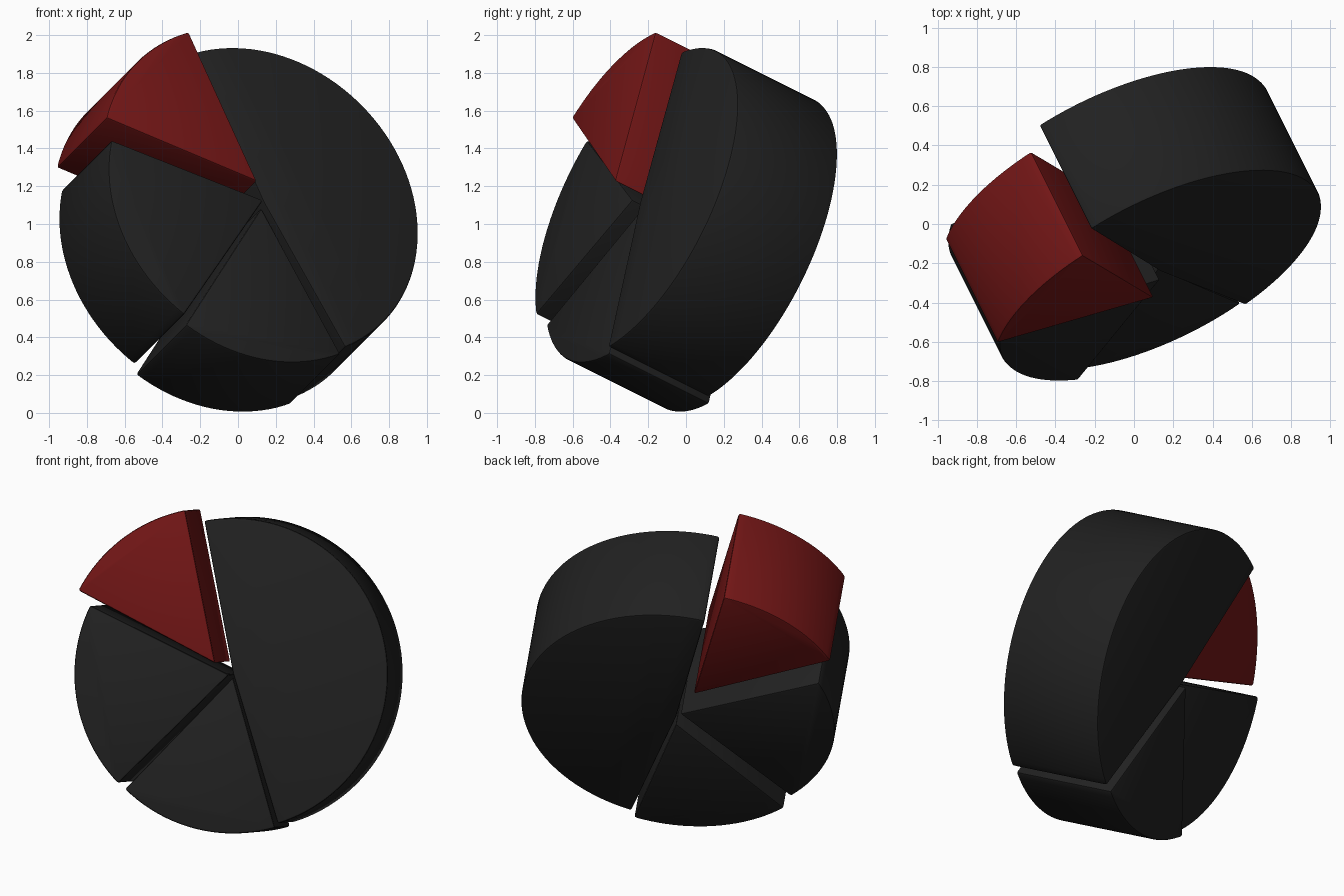
import bpy, bmesh
from math import sin, cos, radians
from mathutils import Matrix, Vector

if "Cube" in bpy.data.objects:
    bpy.data.objects.remove(bpy.data.objects["Cube"])

# Tilted frame of the disc: w = right, v = up in the face, n = out of the front face
n = Vector((1, -2, 1)).normalized()
v = Vector((-0.441, 0.22, 0.871))
v = (v - n * v.dot(n)).normalized()
w = v.cross(n)
center = Vector((0.137, -0.245, 1.117))
frame = Matrix.Translation(center) @ Matrix((w, v, n)).transposed().to_4x4()

RADIUS, DEPTH, BEVEL = 0.897, 0.65, 0.012


def material(name, color):
    m = bpy.data.materials.new(name)
    m.diffuse_color = color
    m.use_nodes = True
    m.node_tree.nodes["Principled BSDF"].inputs["Base Color"].default_value = m.diffuse_color
    return m


dark = material("dark", (0.015, 0.015, 0.015, 1))
red = material("red", (0.17, 0.008, 0.008, 1))


def wedge(name, start, end, offset, mat):
    """Pie slice between two angles, moved by offset (right, up, out)."""
    steps = max(12, round((end - start) / 3))
    bm = bmesh.new()
    o = Vector(offset)
    verts = [bm.verts.new(o)]
    for i in range(steps + 1):
        a = radians(start + (end - start) * i / steps)
        verts.append(bm.verts.new(o + Vector((RADIUS * cos(a), RADIUS * sin(a), 0))))
    face = bm.faces.new(verts)
    ext = bmesh.ops.extrude_face_region(bm, geom=[face])
    moved = [g for g in ext["geom"] if isinstance(g, bmesh.types.BMVert)]
    bmesh.ops.translate(bm, verts=moved, vec=(0, 0, -DEPTH))
    bmesh.ops.recalc_face_normals(bm, faces=bm.faces)
    # softened edges
    sharp = [e for e in bm.edges if e.calc_face_angle(0) > radians(30) or
             (verts[0] in e.verts and len(e.link_faces) == 2 and e.calc_face_angle(0) > 0.5)]
    bmesh.ops.bevel(bm, geom=sharp, offset=BEVEL, segments=2, profile=0.5, affect='EDGES')
    bm.transform(frame)
    mesh = bpy.data.meshes.new(name)
    bm.to_mesh(mesh)
    bm.free()
    mesh.materials.append(mat)
    obj = bpy.data.objects.new(name, mesh)
    bpy.context.collection.objects.link(obj)
    bpy.ops.object.select_all(action='DESELECT')
    obj.select_set(True)
    bpy.context.view_layer.objects.active = obj
    bpy.ops.object.shade_smooth_by_angle(angle=radians(30))


# Slices of the chart
wedge("large_slice", -87, 87, (0, 0, 0), dark)
wedge("raised_slice", 87.5, 138.5, (-0.068, 0.082, 0.137), red)
wedge("left_slice", 140, 210.5, (-0.02, 0.002, 0.035), dark)
wedge("bottom_slice", 212, 272, (-0.01, -0.018, -0.03), dark)
